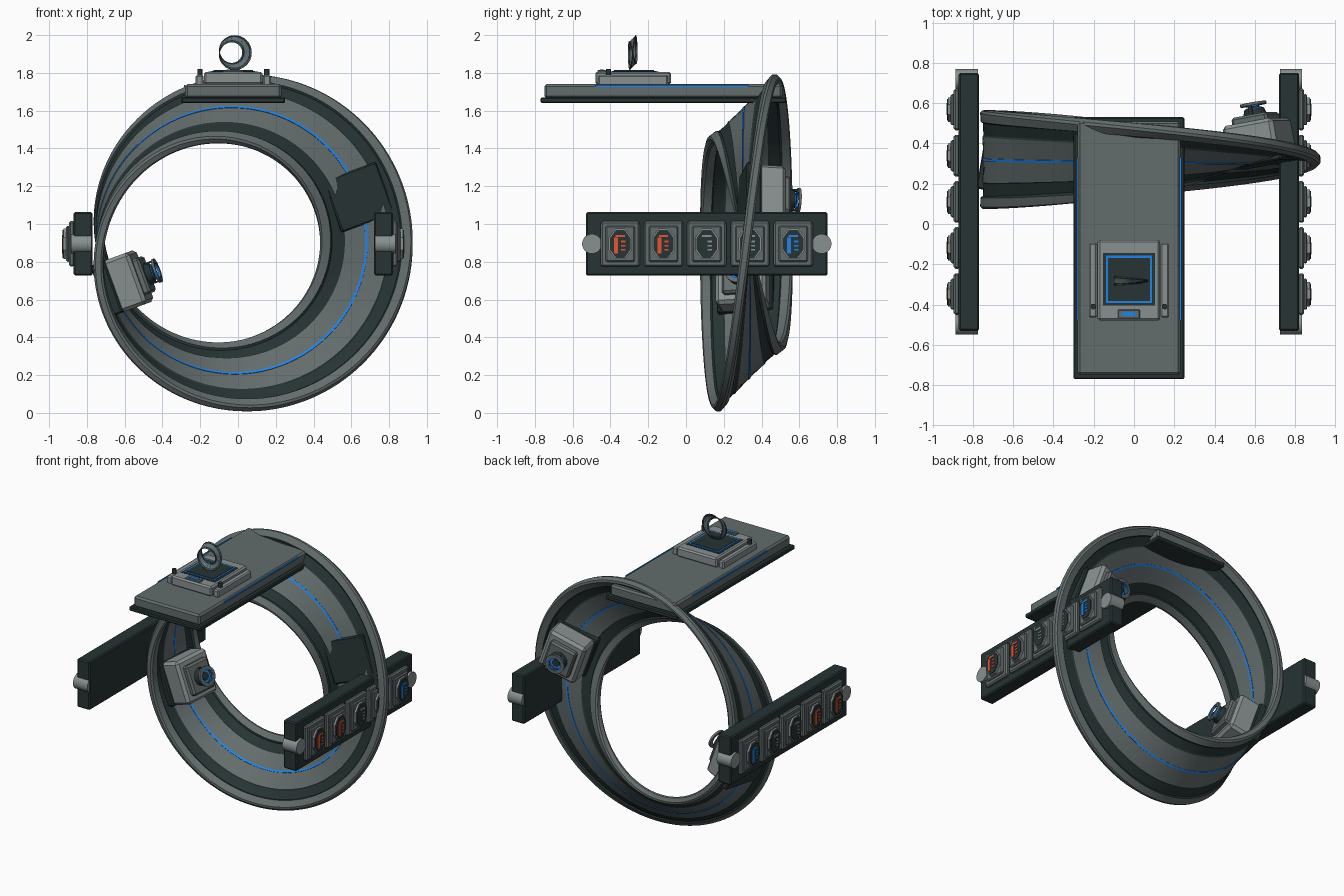
import bpy, bmesh, math
from mathutils import Matrix, Vector

if "Cube" in bpy.data.objects:
    bpy.data.objects.remove(bpy.data.objects["Cube"])


def material(name, rgb):
    m = bpy.data.materials.new(name)
    m.use_nodes = True
    m.diffuse_color = (*rgb, 1)
    m.node_tree.nodes["Principled BSDF"].inputs["Base Color"].default_value = (*rgb, 1)
    return m


GRAY = material("steel gray", (0.125, 0.15, 0.15))
DARK = material("dark slate", (0.02, 0.033, 0.033))
LIGHT = material("light gray", (0.25, 0.28, 0.28))
BLUE = material("glow blue", (0.015, 0.23, 0.8))
ORANGE = material("signal orange", (0.8, 0.09, 0.03))
CX = -0.025


def finish(name, bm, mats, smooth=False):
    bmesh.ops.recalc_face_normals(bm, faces=bm.faces)
    me = bpy.data.meshes.new(name)
    bm.to_mesh(me)
    bm.free()
    for m in mats:
        me.materials.append(m)
    ob = bpy.data.objects.new(name, me)
    bpy.context.collection.objects.link(ob)
    if smooth:
        bpy.ops.object.select_all(action='DESELECT')
        ob.select_set(True)
        bpy.context.view_layer.objects.active = ob
        bpy.ops.object.shade_smooth_by_angle(angle=math.radians(30))
    return ob


def box(name, loc, size, mat, bevel=0.0, frame=Matrix()):
    bm = bmesh.new()
    bmesh.ops.create_cube(bm, size=1, matrix=Matrix.Translation(loc) @ Matrix.Diagonal((*size, 1)))
    if bevel:
        bmesh.ops.bevel(bm, geom=bm.edges[:], offset=bevel, segments=1, affect='EDGES')
    bm.transform(frame)
    return finish(name, bm, [mat])


def drum(name, loc, radii, depth, mat, frame=Matrix(), sides=32, top=1.0):
    """Cylinder along local z, with an elliptical section and optional taper."""
    bm = bmesh.new()
    bmesh.ops.create_cone(bm, cap_ends=True, segments=sides, radius1=1, radius2=top, depth=depth,
                          matrix=Matrix.Rotation(math.pi / sides, 4, 'Z'))
    bm.transform(frame @ Matrix.Translation(loc) @ Matrix.Diagonal((*radii, 1, 1)))
    return finish(name, bm, [mat], sides > 8)


def tube(name, n, inner, outer, depth, mat, frame):
    """Flat ring around local z."""
    bm = bmesh.new()
    corners = [(inner, n), (outer, n), (outer, n + depth), (inner, n + depth)]
    steps = 32
    rings = [[bm.verts.new((r * math.cos(a), r * math.sin(a), z)) for r, z in corners]
             for a in (2 * math.pi * i / steps for i in range(steps))]
    for i in range(steps):
        a, b = rings[i], rings[(i + 1) % steps]
        for j in range(4):
            k = (j + 1) % 4
            bm.faces.new((a[j], a[k], b[k], b[j]))
    bm.transform(frame)
    return finish(name, bm, [mat], True)


# Half-twist band
RADIUS = 0.705
HALF = [(0.245, 0.014), (0.235, 0.025), (0.19, 0.025), (0.182, 0.015), (0.122, 0.015),
        (0.114, 0.02), (0.007, 0.02), (0.007, 0.023)]
FACE = HALF + [(-s, n) for s, n in reversed(HALF)]
PROFILE = FACE + [(-s, -n) for s, n in FACE]
BAND_MATS = [0, 0, 1, 1, 1, 0, 2, 2, 2, 0, 1, 1, 1, 0, 0, 0]


def band_frame(angle):
    """Centre line point with tangent, across and normal axes."""
    r = Vector((math.cos(angle), 0, math.sin(angle)))
    y = Vector((0, 1, 0))
    c, s = math.cos(angle / 2), math.sin(angle / 2)
    u, n = r * c + y * s, y * c - r * s
    m = Matrix((u.cross(n), u, n)).transposed().to_4x4()
    m.translation = r * RADIUS
    return m


def twisted_band(name, center, scale, steps):
    bm = bmesh.new()
    rings = []
    for i in range(steps):
        m = band_frame(2 * math.pi * i / steps)
        rings.append([bm.verts.new(Vector(center) + scale * (m @ Vector((0, s, n)))) for s, n in PROFILE])
    count, half = len(PROFILE), len(FACE)
    rings.append(rings[0][half:] + rings[0][:half])  # the half twist swaps both sides
    for a, b in zip(rings, rings[1:]):
        for j in range(count):
            k = (j + 1) % count
            f = bm.faces.new((a[j], a[k], b[k], b[j]))
            f.material_index = BAND_MATS[j % half]
    return finish(name, bm, [GRAY, DARK, BLUE], True)


BAND_CENTER = Vector((CX, 0.32, 0.9))
twisted_band("twisted_band", BAND_CENTER, 1.0, 192)

# Two scope units riding the band
for label, degrees in (("upper", 20), ("lower", 200)):
    fr = Matrix.Translation(BAND_CENTER) @ band_frame(math.radians(degrees))
    box(label + "_scope_base", (0, 0, 0.015), (0.29, 0.3, 0.08), DARK, 0.008, fr)
    box(label + "_scope_body", (0, 0, 0.115), (0.29, 0.27, 0.15), LIGHT, 0.018, fr)
    box(label + "_scope_step", (0, 0, 0.2), (0.2, 0.19, 0.05), GRAY, 0.012, fr)
    drum(label + "_scope_stalk", (0, 0, 0.235), (0.062, 0.062), 0.04, DARK, fr, top=0.8)
    drum(label + "_scope_glow", (0, 0, 0.255), (0.042, 0.042), 0.012, BLUE, fr)
    drum(label + "_scope_pupil", (0, 0, 0.263), (0.026, 0.026), 0.01, DARK, fr)
    tube(label + "_scope_rim", 0.272, 0.046, 0.066, 0.014, GRAY, fr)
    tube(label + "_scope_inner_glow", 0.274, 0.04, 0.047, 0.01, BLUE, fr)
    for a in (-1, 1):
        box(label + "_scope_strut", (a * 0.055, 0, 0.25), (0.01, 0.02, 0.06), DARK, 0, fr)

# Top platform
box("platform_base", (CX, -0.12, 1.655), (0.55, 1.3, 0.03), DARK, 0.006)
box("platform_slab", (CX, -0.12, 1.703), (0.51, 1.26, 0.075), GRAY, 0.012)
for side in (-1, 1):
    box("platform_glow", (CX + side * 0.256, -0.075, 1.731), (0.008, 0.81, 0.009), BLUE)

# Console on the platform
box("console_block", (CX, -0.28, 1.772), (0.31, 0.4, 0.068), LIGHT, 0.01)
for side in (-1, 1):
    box("console_rail", (CX + side * 0.178, -0.28, 1.762), (0.042, 0.37, 0.055), LIGHT, 0.008)
    drum("console_knob", (CX + side * 0.177, -0.41, 1.803), (0.014, 0.014), 0.035, DARK, sides=16)
box("console_pad", (CX, -0.275, 1.805), (0.26, 0.26, 0.006), DARK)
box("console_screen_glow", (CX, -0.275, 1.809), (0.23, 0.235, 0.004), BLUE)
box("console_screen", (CX, -0.275, 1.812), (0.208, 0.213, 0.004), DARK)
box("console_tab", (CX, -0.447, 1.808), (0.11, 0.045, 0.014), GRAY, 0.004)
box("console_tab_glow", (CX, -0.447, 1.816), (0.07, 0.018, 0.004), BLUE)
twisted_band("display_band", (CX, -0.282, 1.9075), 0.103, 64)

# Side panels, each with five framed buttons
Y0, Z0 = 0.11, 0.895
for side, label in ((-1, "right"), (1, "left")):
    def px(d):
        return CX + side * d

    turn = Matrix.Rotation(math.pi / 2, 4, 'Y')
    box(label + "_panel_slab", (px(0.795), Y0, Z0), (0.1, 1.28, 0.335), DARK, 0.008)
    for end in (-1, 1):
        fr = Matrix.Translation((px(0.805), Y0 + end * 0.608, Z0)) @ turn
        drum(label + "_panel_cap", (0, 0, 0), (0.052, 0.052), 0.11, LIGHT, fr)
    for i, mat in enumerate((ORANGE, ORANGE, LIGHT, LIGHT, BLUE)):
        y = Y0 + (i - 2) * 0.229
        fr = Matrix.Translation((px(0.89), y, Z0)) @ turn
        box(label + "_button_frame", (px(0.855), y, Z0), (0.03, 0.207, 0.24), GRAY, 0.009)
        box(label + "_button_step", (px(0.875), y, Z0), (0.02, 0.155, 0.19), GRAY, 0.007)
        drum(label + "_button_rim", (0, 0, 0), (0.088, 0.066), 0.016, LIGHT, fr, 8)
        drum(label + "_button_face", (0, 0, 0), (0.08, 0.058), 0.026, DARK, fr, 8)
        # icon made of a tall bar, a cap bar and small ticks
        marks = [(0.022, -0.008, 0.02, 0.085), (0.0, 0.042, 0.05, 0.012)]
        marks += [(-0.016, z, 0.022, 0.009) for z in (0.012, -0.01, -0.032)]
        if mat is LIGHT:
            marks = marks[1:]
        for dy, dz, w, h in marks:
            box(label + "_button_mark", (px(0.904), y - side * dy, Z0 + dz), (0.006, w, h), mat)
